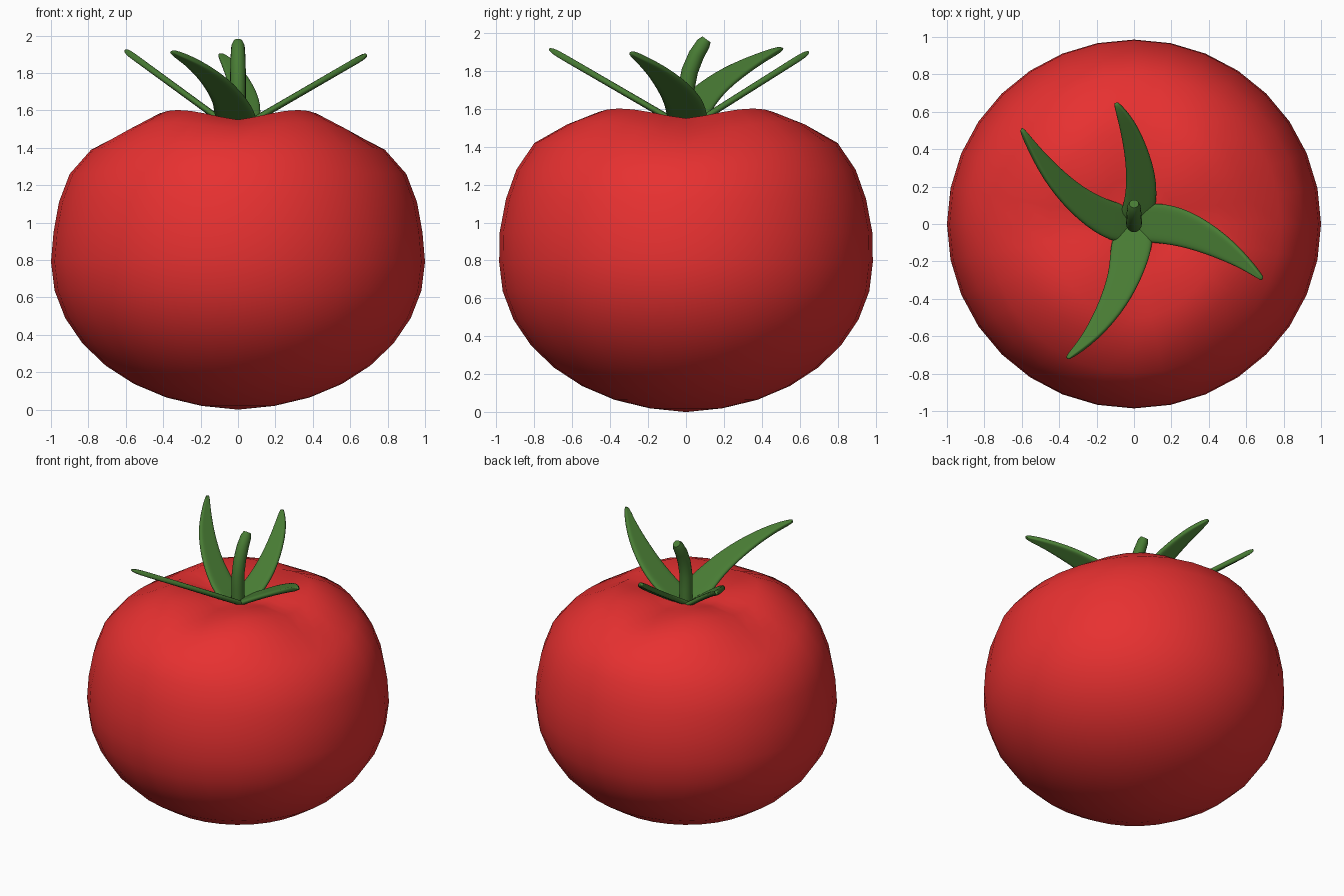
import bpy, bmesh, math
from mathutils import Vector

if "Cube" in bpy.data.objects:
    bpy.data.objects.remove(bpy.data.objects["Cube"])


def material(name, rgb):
    m = bpy.data.materials.new(name)
    m.diffuse_color = (*rgb, 1)
    m.use_nodes = True
    m.node_tree.nodes["Principled BSDF"].inputs["Base Color"].default_value = m.diffuse_color
    return m


RED = material("red_skin", (0.8, 0.03, 0.03))
GREEN = material("green_leaf", (0.065, 0.2, 0.034))


def make(name, bm, mat):
    bmesh.ops.recalc_face_normals(bm, faces=bm.faces)
    for f in bm.faces:
        f.smooth = True
    me = bpy.data.meshes.new(name)
    bm.to_mesh(me)
    bm.free()
    me.materials.append(mat)
    ob = bpy.data.objects.new(name, me)
    bpy.context.collection.objects.link(ob)
    return ob


def bridge(bm, a, b, closed=True):
    n = len(a)
    for i in range(n if closed else n - 1):
        j = (i + 1) % n
        bm.faces.new((a[i], a[j], b[j], b[i]))


# Fruit body: round lower half, upper rings raised into four soft lobes
# Each ring: x radius, y radius, height on x axis, on y axis, extra on lobes
SEG = 32
YS = 0.986
rings = []
for i in range(1, 9):
    t = i * math.pi / 16
    z = 0.005 + 0.785 * (1 - math.cos(t))
    rings.append((math.sin(t), YS * math.sin(t), z, z, 0))
rings += [(0.986, 0.983, 0.95, 0.95, 0), (0.957, 0.95, 1.11, 1.125, 0),
          (0.9, 0.895, 1.26, 1.28, 0), (0.785, 0.8, 1.39, 1.42, 0.01),
          (0.63, 0.64, 1.46, 1.505, 0.05), (0.455, 0.50, 1.55, 1.55, 0.052),
          (0.23, 0.24, 1.545, 1.545, 0.025)]
bm = bmesh.new()
loops = []
for rx, ry, zx, zy, lobe in rings:
    loop = []
    for k in range(SEG):
        a = 2 * math.pi * k / SEG
        z = zx + (zy - zx) * math.sin(a) ** 2 + lobe * abs(math.sin(2 * a)) ** 1.3
        loop.append(bm.verts.new((rx * math.cos(a), ry * math.sin(a), z)))
    loops.append(loop)
for a, b in zip(loops, loops[1:]):
    bridge(bm, a, b)
for loop, z in ((loops[0], 0.0), (loops[-1], 1.515)):
    pole = bm.verts.new((0, 0, z))
    for k in range(SEG):
        bm.faces.new((loop[k], loop[(k + 1) % SEG], pole))
make("fruit_body", bm, RED)


# Leaves: tilted flat blades given by two plan-view edges from base to tip
def leaf(name, axis, slope, edge_a, edge_b):
    bm = bmesh.new()
    rows = []
    for a, b in zip(edge_a, edge_b):
        a, b = Vector(a), Vector(b)
        row = []
        for t in (-0.03, 0.25, 0.5, 0.75, 1.03):
            p = a.lerp(b, t)
            z = 1.568 + slope * (p.dot(Vector(axis)) - 0.12)
            row.append(bm.verts.new((p.x, p.y, z)))
        rows.append(row)
    for a, b in zip(rows, rows[1:]):
        bridge(bm, a, b, closed=False)
    ob = make(name, bm, GREEN)
    s = ob.modifiers.new("thickness", 'SOLIDIFY')
    s.thickness, s.offset = 0.034, 0
    sub = ob.modifiers.new("smooth", 'SUBSURF')
    sub.levels = sub.render_levels = 2


leaf("right_leaf", (1, 0), 0.58,
     [(0, .09), (.12, .115), (.3, .075), (.5, -.06), (.63, -.2), (.695, -.29)],
     [(0, -.09), (.12, -.095), (.28, -.12), (.46, -.185), (.59, -.245), (.685, -.305)])
leaf("left_leaf", (-1, 0), 0.73,
     [(0, .09), (-.11, .11), (-.28, .19), (-.44, .335), (-.54, .445), (-.60, .52)],
     [(0, -.09), (-.12, -.1), (-.3, .02), (-.46, .2), (-.55, .37), (-.61, .505)])
leaf("back_leaf", (0, 1), 0.63,
     [(.09, 0), (.12, .12), (.115, .26), (.07, .41), (0, .56), (-.09, .655)],
     [(-.09, 0), (-.045, .12), (-.035, .25), (-.05, .4), (-.08, .54), (-.11, .65)])
leaf("front_leaf", (0, -1), 0.58,
     [(.09, 0), (.1, -.1), (.06, -.24), (-.03, -.43), (-.19, -.62), (-.355, -.73)],
     [(-.09, 0), (-.125, -.13), (-.125, -.25), (-.19, -.44), (-.28, -.61), (-.37, -.715)])

# Stem: short tube curving toward the back, with a rounded tip
path = [(0, 1.50, 0, 1), (0, 1.6, 0, 1), (0, 1.7, 4, 1), (0.02, 1.8, 15, 1),
        (0.055, 1.885, 28, .95), (0.092, 1.945, 34, .85), (0.108, 1.967, 36, .6)]
bm = bmesh.new()
tubes = []
for y, z, tilt, size in path:
    t = math.radians(tilt)
    loop = []
    for k in range(16):
        a = 2 * math.pi * k / 16
        u, v = 0.042 * size * math.cos(a), 0.044 * size * math.sin(a)
        loop.append(bm.verts.new((u, y + v * math.cos(t), z - v * math.sin(t))))
    tubes.append(loop)
for a, b in zip(tubes, tubes[1:]):
    bridge(bm, a, b)
bm.faces.new(tubes[0])
bm.faces.new(tubes[-1])
stem = make("stem", bm, GREEN)
bpy.context.view_layer.objects.active = stem
stem.select_set(True)
bpy.ops.object.shade_smooth_by_angle(angle=math.radians(50))
